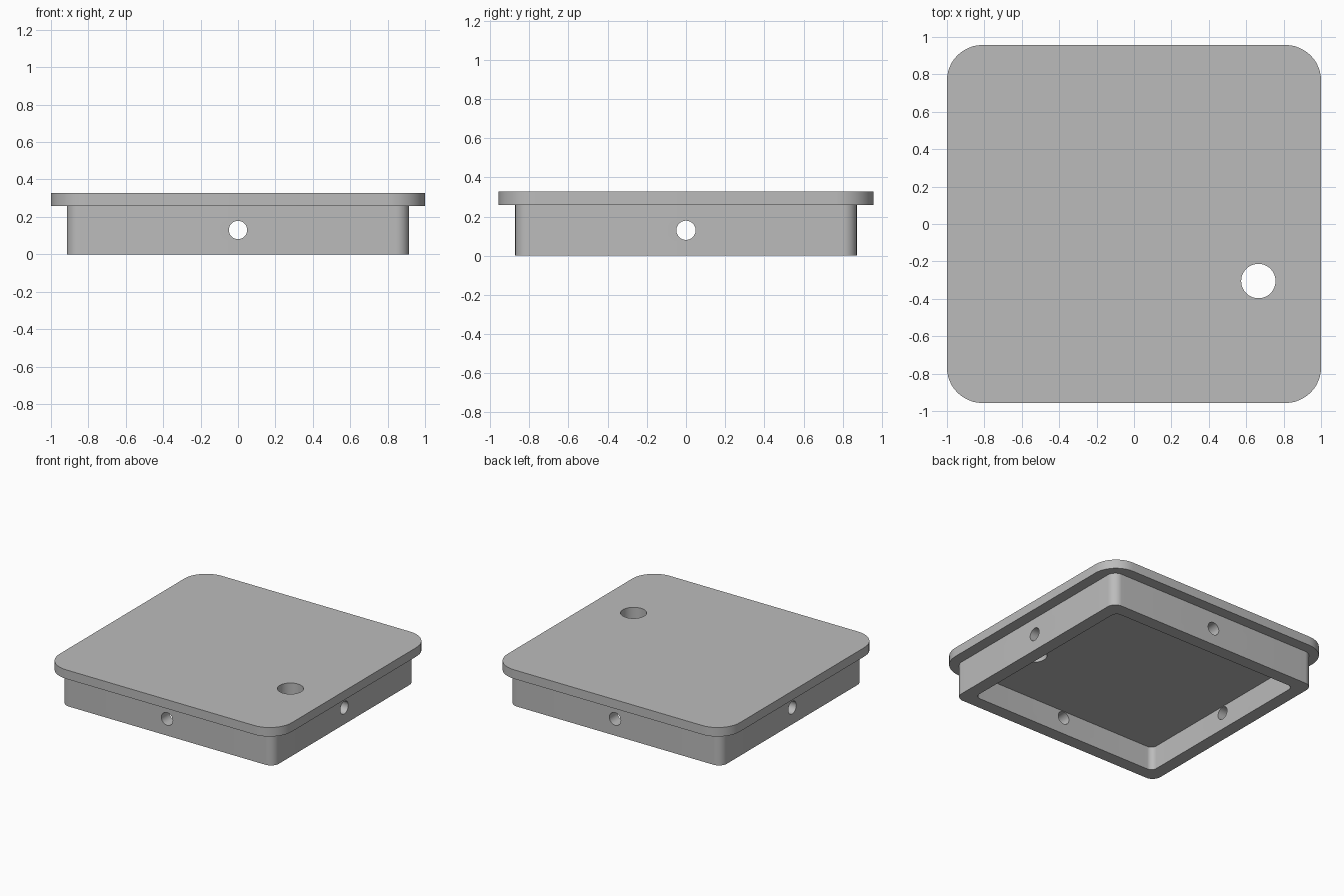
import bpy
import math
from mathutils import Matrix

cube = bpy.data.objects.get("Cube")
if cube:
    bpy.data.objects.remove(cube, do_unlink=True)

GREY = (0.5, 0.5, 0.5, 1.0)
grey = bpy.data.materials.new("plain grey")
grey.use_nodes = True
grey.diffuse_color = GREY
grey.node_tree.nodes["Principled BSDF"].inputs["Base Color"].default_value = GREY


def prism(name, outline, z0, z1, matrix=Matrix()):
    """Extrude a closed outline from z0 to z1."""
    n = len(outline)
    verts = [(x, y, z) for z in (z0, z1) for x, y in outline]
    faces = [list(range(n))[::-1], list(range(n, 2 * n))]
    faces += [[i, (i + 1) % n, (i + 1) % n + n, i + n] for i in range(n)]
    mesh = bpy.data.meshes.new(name)
    mesh.from_pydata(verts, [], faces)
    mesh.transform(matrix)
    mesh.materials.append(grey)
    obj = bpy.data.objects.new(name, mesh)
    bpy.context.collection.objects.link(obj)
    return obj


def rounded_rect(hx, hy, r, steps=12):
    points = []
    for k, (sx, sy) in enumerate([(1, 1), (-1, 1), (-1, -1), (1, -1)]):
        for i in range(steps + 1):
            a = math.pi / 2 * (k + i / steps)
            points.append((sx * (hx - r) + r * math.cos(a),
                           sy * (hy - r) + r * math.sin(a)))
    return points


def circle(r, cx=0, cy=0, n=48):
    return [(cx + r * math.cos(math.tau * i / n),
             cy + r * math.sin(math.tau * i / n)) for i in range(n)]


def combine(target, tool, operation):
    """Apply a boolean, then discard the tool object."""
    tool.hide_render = True
    mod = target.modifiers.new(operation.title(), 'BOOLEAN')
    mod.operation = operation
    mod.solver = 'EXACT'
    mod.object = tool
    bpy.context.view_layer.objects.active = target
    bpy.ops.object.modifier_apply(modifier=mod.name)
    bpy.data.objects.remove(tool, do_unlink=True)


# Overhanging lid plate joined to the skirt below it
WALL = 0.10
HX, HY = 0.915, 0.872
cover = prism("cover", rounded_rect(1.0, 0.957, 0.19), 0.258, 0.328)
combine(cover, prism("skirt", rounded_rect(HX, HY, 0.07), 0, 0.3), 'UNION')

# Hollow underside
cavity = prism("cavity_cutter",
               rounded_rect(HX - WALL, HY - WALL, 0.045), -0.1, 0.183)
combine(cover, cavity, 'DIFFERENCE')

# Screw holes through the middle of all four walls
for axis in "XY":
    place = Matrix.Translation((0, 0, 0.13)) @ Matrix.Rotation(
        math.pi / 2, 4, axis)
    combine(cover, prism("screw_hole_cutter", circle(0.049), -1.2, 1.2, place),
            'DIFFERENCE')

# Large hole through the lid
combine(cover, prism("lid_hole_cutter", circle(0.092, 0.665, -0.305), 0.1, 0.5),
        'DIFFERENCE')

bpy.ops.object.select_all(action='DESELECT')
cover.select_set(True)
bpy.context.view_layer.objects.active = cover
bpy.ops.object.shade_smooth_by_angle(angle=math.radians(30))
